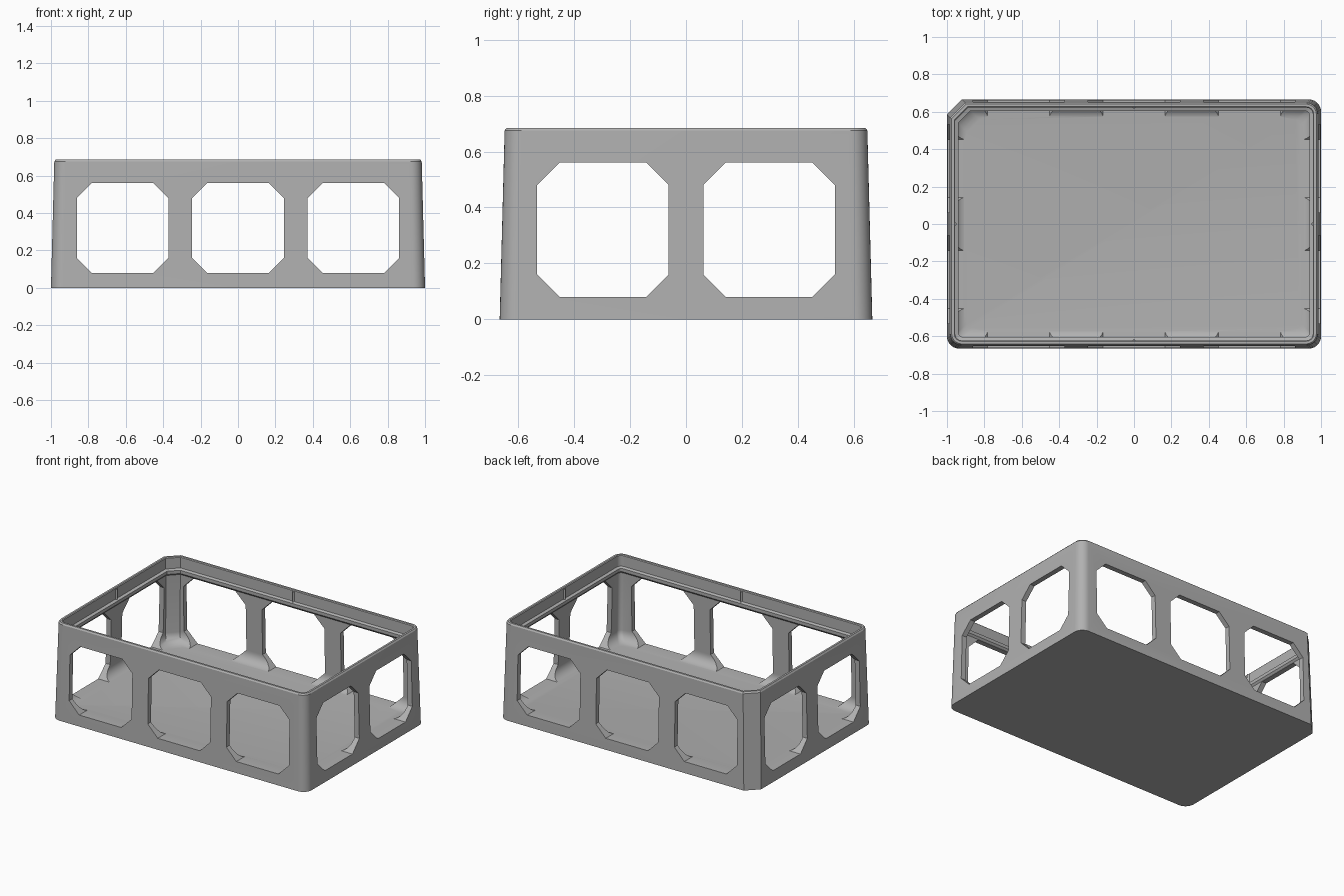
import bpy, bmesh, math
from mathutils import Matrix

cube = bpy.data.objects.get("Cube")
if cube:
    bpy.data.objects.remove(cube, do_unlink=True)

grey = bpy.data.materials.new("grey plastic")
grey.use_nodes = True
colour = (0.44, 0.44, 0.44, 1)
grey.diffuse_color = colour
grey.node_tree.nodes["Principled BSDF"].inputs["Base Color"].default_value = colour

HEIGHT = 0.685
SEGMENTS = 8


def make_object(name, bm):
    bmesh.ops.recalc_face_normals(bm, faces=bm.faces)
    mesh = bpy.data.meshes.new(name)
    bm.to_mesh(mesh)
    bm.free()
    mesh.materials.append(grey)
    obj = bpy.data.objects.new(name, mesh)
    bpy.context.collection.objects.link(obj)
    return obj


def outline(bm, z, inset, radius, chamfer):
    """Rounded rectangle with the back right corner cut off; walls lean inward."""
    lean = 0.018 * z / HEIGHT
    hx, hy = 1.0 - lean - inset, 0.666 - lean - inset
    points = []
    for k, (sx, sy) in enumerate([(1, 1), (-1, 1), (-1, -1), (1, -1)]):
        if k == 1:
            points += [(-hx + chamfer, hy), (-hx, hy - chamfer)]
            continue
        for i in range(SEGMENTS + 1):
            a = (k + i / SEGMENTS) * math.pi / 2
            points.append((sx * (hx - radius) + radius * math.cos(a),
                           sy * (hy - radius) + radius * math.sin(a)))
    return [bm.verts.new((x, y, z)) for x, y in points]


# Tray shell: (height, inset, corner radius, cut corner), up the outside, down the inside
profile = [
    (0, 0, 0.065, 0.08), (0.675, 0, 0.06, 0.08), (HEIGHT, 0.007, 0.055, 0.078),
    (HEIGHT, 0.021, 0.04, 0.072), (0.68, 0.026, 0.036, 0.07),  # rim
    (0.605, 0.028, 0.034, 0.07), (0.598, 0.047, 0.02, 0.062),  # lid ledge
    (0.575, 0.047, 0.02, 0.062), (0.562, 0.036, 0.03, 0.066),
]
FLOOR, FILLET = 0.078, 0.07
for i in range(7):
    a = i / 6 * math.pi / 2
    profile.append((FLOOR + FILLET * (1 - math.sin(a)),
                    0.036 + FILLET * (1 - math.cos(a)), 0.03, 0.066))

bm = bmesh.new()
rings = [outline(bm, *p) for p in profile]
for low, high in zip(rings, rings[1:]):
    n = len(low)
    for i in range(n):
        j = (i + 1) % n
        bm.faces.new((low[i], low[j], high[j], high[i]))
bm.faces.new(rings[0])
bm.faces.new(rings[-1])
tray = make_object("tray", bm)


def window_cutter(centre, width, turn):
    """Octagonal prism passing through both opposite walls."""
    c, low, high, h = 0.08, 0.08, 0.56, width / 2
    shape = [(-h + c, low), (h - c, low), (h, low + c), (h, high - c),
             (h - c, high), (-h + c, high), (-h, high - c), (-h, low + c)]
    bm = bmesh.new()
    face = bm.faces.new([bm.verts.new((centre + u, -1.2, z)) for u, z in shape])
    new = bmesh.ops.extrude_face_region(bm, geom=[face])["geom"]
    bmesh.ops.translate(bm, vec=(0, 2.4, 0),
                        verts=[v for v in new if isinstance(v, bmesh.types.BMVert)])
    bmesh.ops.rotate(bm, verts=bm.verts, matrix=Matrix.Rotation(turn, 3, "Z"))
    cutter = make_object("window_cutter", bm)
    cutter.hide_render = True
    return cutter


# Cut the windows: three along the length, two along the depth
cutters = [window_cutter(x, 0.49, 0) for x in (-0.617, 0, 0.617)]
cutters += [window_cutter(y, 0.47, math.pi / 2) for y in (-0.297, 0.297)]
bpy.context.view_layer.objects.active = tray
for cutter in cutters:
    mod = tray.modifiers.new("window", "BOOLEAN")
    mod.operation, mod.solver, mod.object = "DIFFERENCE", "EXACT", cutter
    bpy.ops.object.modifier_apply(modifier=mod.name)
    bpy.data.objects.remove(cutter, do_unlink=True)

# Small snap ridges on the inside of the rim, mid-way along each side
sides = {"left": (0, 0.956), "back": (1, 0.624), "right": (2, 0.956), "front": (3, 0.624)}
for name, (quarter, distance) in sides.items():
    bm = bmesh.new()
    section = [(distance + 0.008, -0.016), (distance - 0.012, 0), (distance + 0.008, 0.016)]
    bottom, top = [[bm.verts.new((x, y, z)) for x, y in section] for z in (0.6, 0.675)]
    bm.faces.new(bottom)
    bm.faces.new(top)
    for i in range(3):
        j = (i + 1) % 3
        bm.faces.new((bottom[i], bottom[j], top[j], top[i]))
    bmesh.ops.rotate(bm, verts=bm.verts, matrix=Matrix.Rotation(quarter * math.pi / 2, 3, "Z"))
    make_object("snap_ridge_" + name, bm)

# Smooth curves, crisp edges
bpy.ops.object.select_all(action="DESELECT")
tray.select_set(True)
bpy.context.view_layer.objects.active = tray
bpy.ops.object.shade_smooth_by_angle(angle=math.radians(30))
